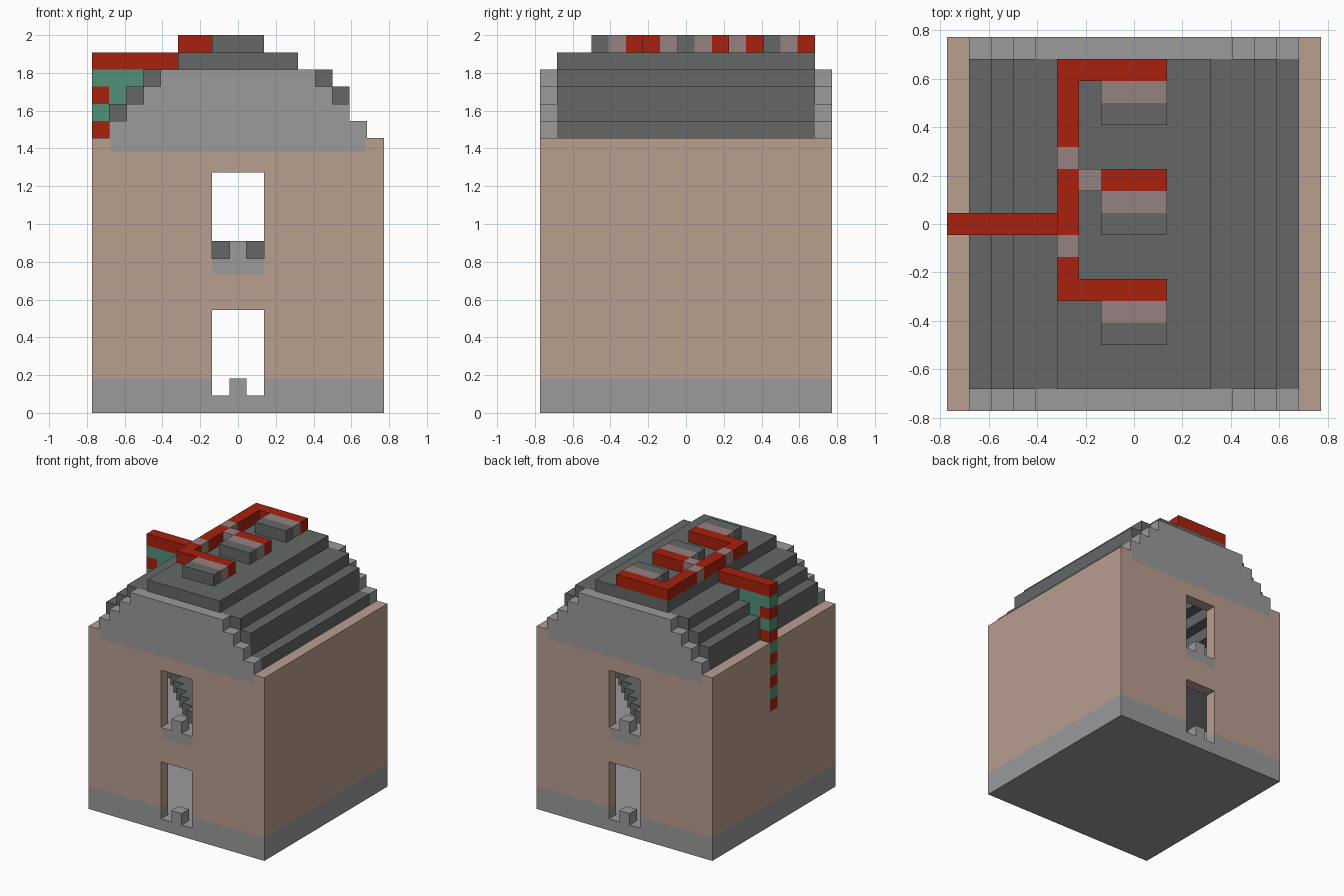
import bpy
import bmesh

old = bpy.data.objects.get("Cube")
if old:
    bpy.data.objects.remove(old, do_unlink=True)

U = 1 / 11          # one block
W, I = 8.5, 7.5     # outer and inner half width, in blocks


def material(name, rgb):
    m = bpy.data.materials.new(name)
    m.use_nodes = True
    m.diffuse_color = (*rgb, 1)
    m.node_tree.nodes["Principled BSDF"].inputs["Base Color"].default_value = (*rgb, 1)
    return m


TAN = material("tan clay", (0.485, 0.342, 0.28))
GREY = material("light grey stone", (0.325, 0.325, 0.335))
DARK = material("dark grey slate", (0.126, 0.137, 0.134))
RED = material("red", (0.39, 0.015, 0.004))
GREEN = material("green", (0.079, 0.285, 0.188))
PINK = material("dusty pink", (0.30, 0.223, 0.22))


def part(name, mat, boxes, mirror_x=False, mirror_y=False):
    """Boxes are (x range, y range, z range) in blocks, optionally mirrored."""
    bm = bmesh.new()
    for xs, ys, zs in boxes:
        for sx in (1, -1) if mirror_x else (1,):
            for sy in (1, -1) if mirror_y else (1,):
                verts = bmesh.ops.create_cube(bm, size=1)["verts"]
                for v in verts:
                    v.co.x = sx * xs[v.co.x > 0] * U
                    v.co.y = sy * ys[v.co.y > 0] * U
                    v.co.z = zs[v.co.z > 0] * U
    bmesh.ops.recalc_face_normals(bm, faces=bm.faces)
    mesh = bpy.data.meshes.new(name)
    bm.to_mesh(mesh)
    bm.free()
    mesh.materials.append(mat)
    obj = bpy.data.objects.new(name, mesh)
    bpy.context.collection.objects.link(obj)
    return obj


WALL = (I, W)       # depth of the front and back walls
HALF = (-0.5, 0.5)  # one block centred
DOOR = (-1.5, 1.5)  # opening width
FULL = (-I, I)

# Foundation and ground floor
part("ground_slab", GREY, [((-W, W), (-W, W), (0, 1))])
part("foundation_ends", GREY, [((1.5, W), WALL, (1, 2))], True, True)
part("foundation_sides", GREY, [(WALL, FULL, (1, 2))], True)
part("door_threshold", GREY, [(HALF, WALL, (1, 2))], False, True)

# Front and back walls with door and window openings
part("end_wall_piers", TAN, [((1.5, W), WALL, (2, 15.2)),
                             ((7.4, W), WALL, (15.2, 16))], True, True)
part("end_wall_lintels", TAN, [(DOOR, WALL, (6, 8.1)),
                               (DOOR, WALL, (14, 15.2))], False, True)
part("window_sill", GREY, [(DOOR, WALL, (8.1, 9)),
                           (HALF, WALL, (9, 10))], False, True)

# Side walls, the right one leaving a slot for the striped pole
part("left_wall", TAN, [(WALL, FULL, (2, 16))])
part("right_wall", TAN, [((-W, -I), (-I, -0.5), (2, 16)),
                         ((-W, -I), (0.5, I), (2, 16)),
                         ((-W, -I), HALF, (2, 10))])

# Upper floor with a raised stepped diamond
part("upper_floor", GREY, [(FULL, FULL, (8, 9))])
part("floor_diamond", DARK, [((-6.5 + abs(r), 6.5 - abs(r)), (r - 0.5, r + 0.5), (9, 10))
                             for r in range(-6, 7)])

# Stepped gables
part("gable", GREY, [((-7.4, 7.4), WALL, (15.2, 16))]
     + [((n - I, I - n), WALL, (16 + n, 17 + n)) for n in range(4)], False, True)

# Stepped slate roof, a thin shell
part("roof_left", DARK, [((a, b), FULL, (z, z + 1)) for a, b, z in
                         ((5.5, 7.5, 16), (4.5, 6.5, 17), (4.5, 6.5, 18), (2.5, 5.5, 19))])
part("roof_right", DARK, [((-b, -a), FULL, (z, z + 1)) for a, b, z in
                          ((6.5, 7.5, 16), (5.5, 7.5, 17), (4.5, 6.5, 18), (2.5, 5.5, 19))])
part("roof_ridge", DARK, [((-3.5, 3.5), FULL, (20, 21))])

# Striped pole and bracket on the right side
POLE = (-W, -I)
part("pole_red", RED, [(POLE, HALF, (z, z + 1)) for z in range(10, 19, 2)])
part("pole_green", GREEN, [(POLE, HALF, (z, z + 1)) for z in range(11, 18, 2)])
part("bracket_green", GREEN, [((-W, -5.5), HALF, (19, 20)),
                              ((-I, -6.5), HALF, (18, 19))])
part("bracket_arm", RED, [((-W, -3.5), HALF, (20, 21))])

# Branching pipe on the ridge
TOP = (21, 22)
SPINE = (-3.5, -2.5)
part("pipe_spine", RED, [(SPINE, ys, TOP) for ys in
                         ((3.5, 7.5), (-1.5 + 1, 2.5), (-3.5, -1.5))])
part("pipe_joints", PINK, [(SPINE, (2.5, 3.5), TOP), (SPINE, (-1.5, -0.5), TOP),
                           ((-2.5, -1.5), (1.5, 2.5), TOP)])
part("pipe_arms", RED, [((-2.5, 1.5), (6.5, 7.5), TOP), (DOOR, (1.5, 2.5), TOP),
                        ((-2.5, 1.5), (-3.5, -2.5), TOP)])
for label, y in (("back", 6.5), ("middle", 1.5), ("front", -3.5)):
    part(label + "_vent_strip", PINK, [(DOOR, (y - 1, y), TOP)])
    part(label + "_vent_block", DARK, [(DOOR, (y - 2, y - 1), TOP)])
